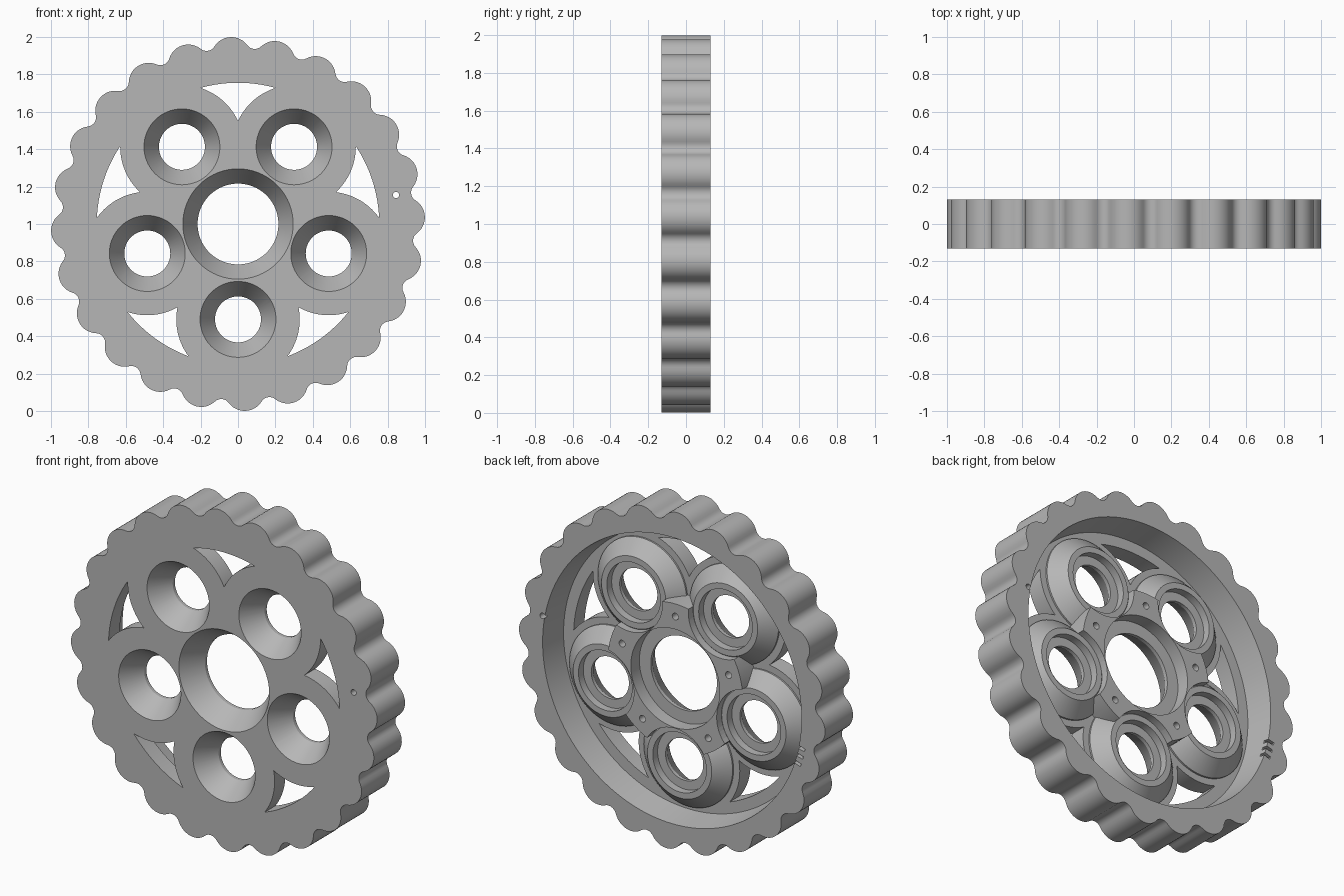
import bpy, bmesh
from math import pi, cos, sin, acos, atan2, radians, hypot

cube = bpy.data.objects.get("Cube")
if cube:
    bpy.data.objects.remove(cube, do_unlink=True)

FRONT, BACK, FLOOR = -0.13, 0.13, -0.03
PETAL_DIST, PETAL_R, WEB_R = 0.51, 0.33, 0.755
FIVE = [radians(72 * k) for k in range(5)]

grey = bpy.data.materials.new("plain grey")
grey.use_nodes = True
grey.diffuse_color = (0.47, 0.47, 0.47, 1)
grey.node_tree.nodes["Principled BSDF"].inputs["Base Color"].default_value = grey.diffuse_color


def polar(r, a, c=(0, 0)):
    return (c[0] + r * cos(a), c[1] + r * sin(a))


def arc(r, a0, a1, n, c=(0, 0)):
    return [polar(r, a0 + (a1 - a0) * i / n, c) for i in range(n + 1)]


def turn(points, a):
    return [(x * cos(a) - z * sin(a), x * sin(a) + z * cos(a)) for x, z in points]


def loft(bm, rings):
    """Closed solid through rings of (outline, y)."""
    loops = [[bm.verts.new((x, y, z + 1)) for x, z in pts] for pts, y in rings]
    n = len(loops[0])
    for a, b in zip(loops, loops[1:]):
        for i in range(n):
            bm.faces.new((a[i], a[(i + 1) % n], b[(i + 1) % n], b[i]))
    bm.faces.new(loops[0])
    bm.faces.new(loops[-1])


def lathe(bm, profile, c=(0, 0), n=64):
    """Turned solid from (radius, y) steps around an axis along y."""
    loft(bm, [([polar(r, 2 * pi * i / n, c) for i in range(n)], y) for r, y in profile])


def finish(bm, name):
    bmesh.ops.recalc_face_normals(bm, faces=bm.faces)
    mesh = bpy.data.meshes.new(name)
    bm.to_mesh(mesh)
    bm.free()
    mesh.materials.append(grey)
    obj = bpy.data.objects.new(name, mesh)
    bpy.context.collection.objects.link(obj)
    return obj


def combine(target, tool_bm, operation):
    tool = finish(tool_bm, "helper")
    tool.hide_render = True
    mod = target.modifiers.new("combine", 'BOOLEAN')
    mod.operation, mod.solver, mod.object = operation, 'EXACT', tool
    bpy.context.view_layer.objects.active = target
    bpy.ops.object.modifier_apply(modifier=mod.name)
    bpy.data.objects.remove(tool, do_unlink=True)


petals = [polar(PETAL_DIST, a - pi / 2) for a in FIVE]

# Scalloped outline: round lobes joined by tangent valley fillets
LOBES, VALLEY, FILLET = 24, 0.94, 0.05
step = 2 * pi / LOBES
d = VALLEY + FILLET
k = 2 * d * cos(step / 2)
lobe_r = (1 + d * d - k - FILLET ** 2) / (2 + 2 * FILLET - k)
c = 1 - lobe_r
beta = atan2(d * sin(step / 2), d * cos(step / 2) - c)
outline = []
for i in range(LOBES):
    one = arc(lobe_r, -beta, beta, 12, (c, 0))
    one += arc(FILLET, beta + pi, step - beta + pi, 8, polar(d, step / 2))[1:-1]
    outline += turn(one, radians(2.3) + i * step)

bm = bmesh.new()
loft(bm, [(outline, FRONT), (outline, BACK)])
wheel = finish(bm, "scalloped_wheel")

# Recess hollowed from the back
bm = bmesh.new()
lathe(bm, [(0.82, FLOOR), (0.845, BACK), (0.852, 0.17)], n=128)
combine(wheel, bm, 'DIFFERENCE')

# Raised hub, scooped around the five cups
bm = bmesh.new()
lathe(bm, [(0.44, -0.08), (0.44, 0.10)], n=96)
hub = finish(bm, "hub")
bm = bmesh.new()
for p in petals:
    lathe(bm, [(0.215, 0.0), (0.215, 0.2)], p)
combine(hub, bm, 'DIFFERENCE')
bm = bmesh.new()
bm.from_mesh(hub.data)
bm.transform(hub.matrix_world)
bpy.data.objects.remove(hub, do_unlink=True)
combine(wheel, bm, 'UNION')

# Tapered cups around the five holes
bm = bmesh.new()
for p in petals:
    lathe(bm, [(0.29, -0.08), (0.29, -0.02), (0.21, 0.06)], p)
combine(wheel, bm, 'UNION')

# Countersunk holes with a thin lip and a wider bore behind
bm = bmesh.new()
for p in petals:
    lathe(bm, [(0.219, -0.155), (0.123, -0.005), (0.123, 0.015),
               (0.175, 0.015), (0.175, 0.2)], p)
combine(wheel, bm, 'DIFFERENCE')
bm = bmesh.new()
lathe(bm, [(0.310, -0.155), (0.216, 0.0), (0.216, 0.02),
           (0.29, 0.02), (0.29, 0.2)], n=96)
combine(wheel, bm, 'DIFFERENCE')

# Curved triangular windows between the cups
half = radians(36)
edge = half - acos((WEB_R ** 2 + PETAL_DIST ** 2 - PETAL_R ** 2) / (2 * WEB_R * PETAL_DIST))
cx, cz = polar(PETAL_DIST, half)
tip_x = cx + (PETAL_R ** 2 - cz ** 2) ** 0.5
ex, ez = polar(WEB_R, edge)
a0 = atan2(ez - cz, ex - cx)
a1 = atan2(-cz, tip_x - cx)
side = arc(PETAL_R, a0, a1, 14, (cx, cz))
window = arc(WEB_R, -edge, edge, 14)[1:-1] + side
window += [(x, -z) for x, z in reversed(side[:-1])]
bm = bmesh.new()
for a in FIVE:
    pts = turn(window, a + pi / 2)
    loft(bm, [(pts, -0.2), (pts, 0.0)])
combine(wheel, bm, 'DIFFERENCE')

# Screw holes in the hub, a pin hole through the rim, three notches
bm = bmesh.new()
for a in FIVE:
    lathe(bm, [(0.02, 0.03), (0.02, 0.2)], polar(0.365, a + pi / 2), 20)
lathe(bm, [(0.017, -0.2), (0.017, 0.2)], (0.845, 0.155), 20)
for i in (-1, 0, 1):
    bar = [(0.82, -0.009), (0.885, -0.009), (0.885, 0.009), (0.82, 0.009)]
    bar = turn(bar, radians(195 + 3.2 * i))
    loft(bm, [(bar, 0.10), (bar, 0.2)])
combine(wheel, bm, 'DIFFERENCE')

# Smooth curves, crisp edges
bpy.ops.object.select_all(action='DESELECT')
wheel.select_set(True)
bpy.context.view_layer.objects.active = wheel
bpy.ops.object.shade_smooth_by_angle(angle=radians(28))
